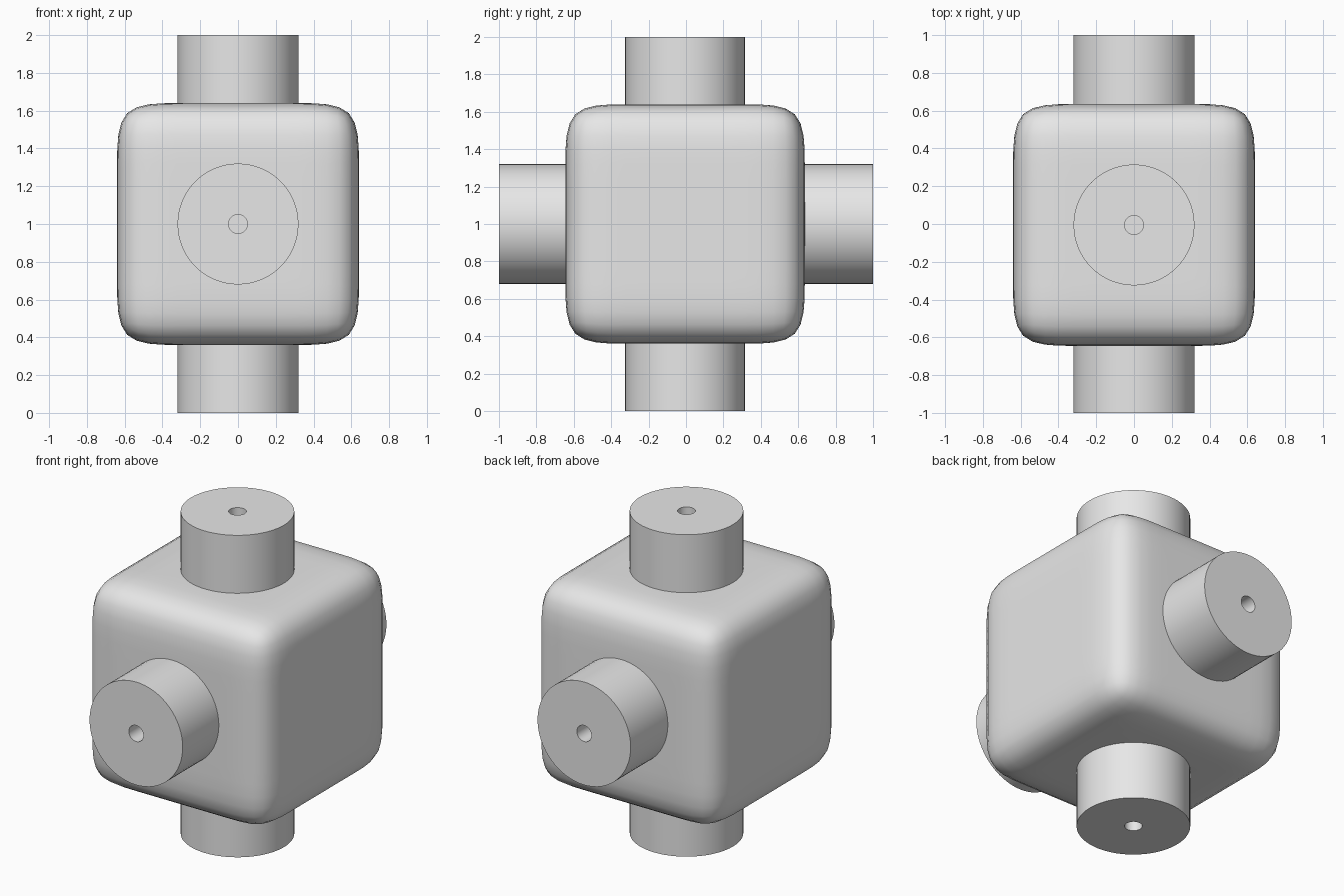
import bpy
import bmesh
from math import pi
from mathutils import Matrix

cube = bpy.data.objects.get("Cube")
if cube:
    bpy.data.objects.remove(cube, do_unlink=True)

HALF = 0.64         # half width of the body
PIPE_R = 0.32       # outer radius of the stubs
HOLE_R = 0.05
SHIFT = -0.005      # body sits a touch forward
CENTRE_Z = 1.0

grey = bpy.data.materials.new("plain_grey")
grey.use_nodes = True
colour = (0.8, 0.8, 0.8, 1)
grey.diffuse_color = colour
grey.node_tree.nodes["Principled BSDF"].inputs["Base Color"].default_value = colour


def add_object(name, bm):
    bmesh.ops.recalc_face_normals(bm, faces=bm.faces)
    mesh = bpy.data.meshes.new(name)
    bm.to_mesh(mesh)
    bm.free()
    mesh.materials.append(grey)
    obj = bpy.data.objects.new(name, mesh)
    bpy.context.collection.objects.link(obj)
    bpy.ops.object.select_all(action="DESELECT")
    obj.select_set(True)
    bpy.context.view_layer.objects.active = obj
    return obj


# Soft cube body: evenly divided cage, rounded by subdivision
bm = bmesh.new()
bmesh.ops.create_cube(bm, size=2 * HALF)
bmesh.ops.subdivide_edges(bm, edges=bm.edges[:], cuts=3, use_grid_fill=True)
body = add_object("rounded_body", bm)
body.location = (0, SHIFT, CENTRE_Z)
subdivision = body.modifiers.new("rounding", "SUBSURF")
subdivision.levels = subdivision.render_levels = 2
bpy.ops.object.shade_smooth()


def add_stub(name, turn, y):
    """Thick tube with a narrow bore, pointing up before it is turned about x."""
    bm = bmesh.new()
    section = [(HOLE_R, 0.6), (PIPE_R, 0.6), (PIPE_R, 1), (HOLE_R, 1)]
    verts = [bm.verts.new((r, 0, z)) for r, z in section]
    edges = [bm.edges.new((verts[i - 1], v)) for i, v in enumerate(verts)]
    bmesh.ops.spin(bm, geom=verts + edges, cent=(0, 0, 0), axis=(0, 0, 1),
                   angle=2 * pi, steps=64, use_merge=True)
    bmesh.ops.remove_doubles(bm, verts=bm.verts, dist=0.0001)
    bmesh.ops.transform(bm, matrix=Matrix.Rotation(turn, 4, "X"), verts=bm.verts)
    stub = add_object(name, bm)
    stub.location = (0, y, CENTRE_Z)
    bpy.ops.object.shade_smooth_by_angle(angle=pi / 6)


# Four bored stubs: top, bottom, front and back
add_stub("top_stub", 0, SHIFT)
add_stub("bottom_stub", pi, SHIFT)
add_stub("front_stub", pi / 2, 0)
add_stub("back_stub", -pi / 2, 0)
